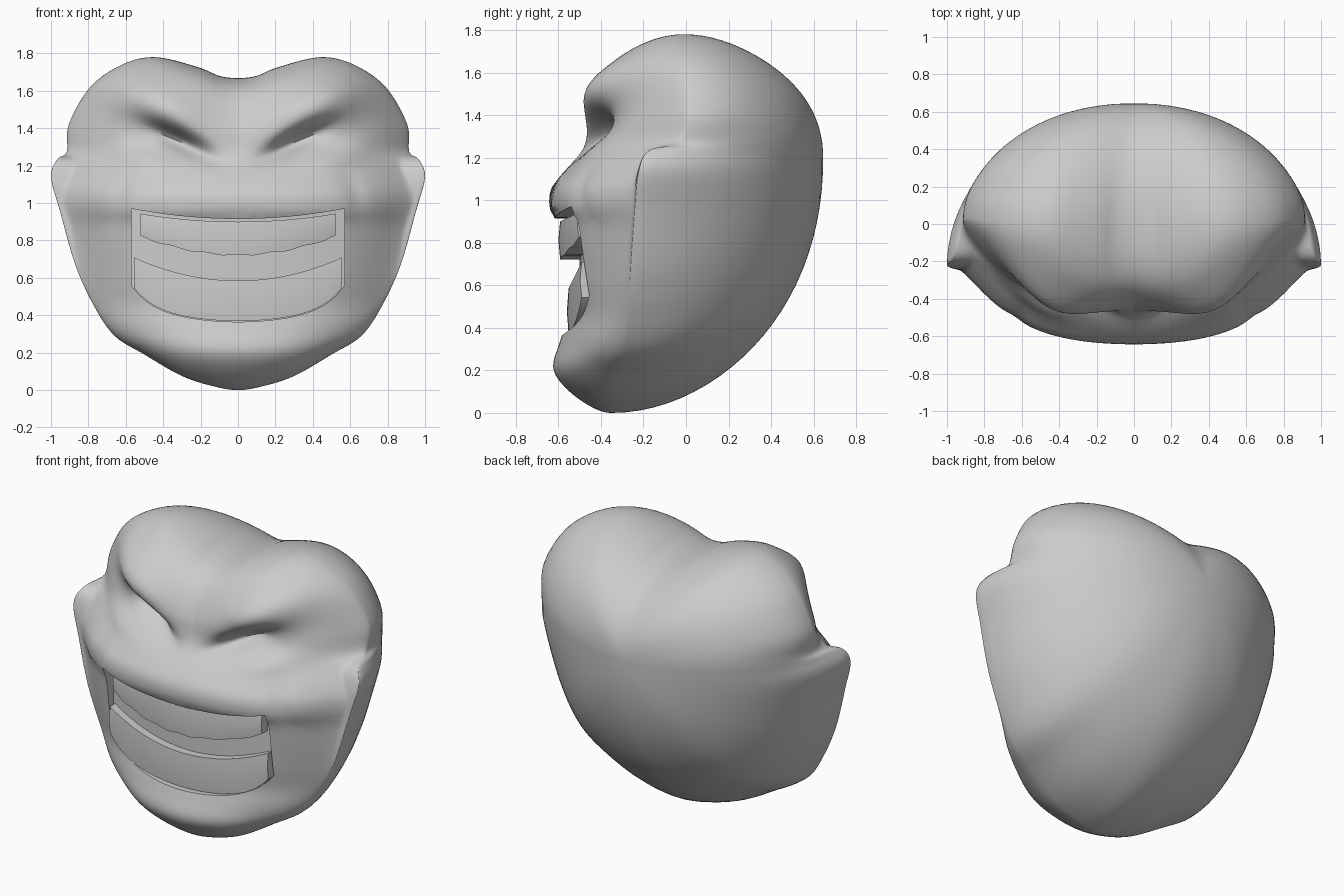
import bpy, bmesh, math

if "Cube" in bpy.data.objects:
    bpy.data.objects.remove(bpy.data.objects["Cube"])

CZ = 1.2  # height of the poles of the head shell

# half outline of the head seen from the front: x, z, rim y
HALF = [(0, 0, -.35), (.15, .025, -.35), (.31, .08, -.34), (.5, .19, -.31),
        (.66, .29, -.28), (.77, .45, -.27), (.87, .67, -.26), (.95, .95, -.24),
        (1.0, 1.14, -.22), (.965, 1.235, -.17), (.915, 1.275, -.02),
        (.905, 1.42, .03), (.79, 1.62, .02), (.62, 1.74, 0), (.44, 1.78, -.01),
        (.21, 1.725, 0), (.1, 1.68, 0), (0, 1.668, 0)]

# centre-line depth of the face: z, y
PROFILE = [(0, -.58), (.1, -.65), (.2, -.675), (.33, -.61), (.45, -.565), (.6, -.575), (.75, -.59),
           (.9, -.61), (.96, -.64), (1.05, -.635), (1.12, -.585), (1.25, -.475), (1.4, -.44),
           (1.52, -.42), (1.62, -.40), (1.8, -.35)]


def catmull(p0, p1, p2, p3, u):
    return tuple(.5 * (2 * b + (c - a) * u + (2 * a - 5 * b + 4 * c - d) * u * u
                       + (3 * b - a - 3 * c + d) * u ** 3) for a, b, c, d in zip(p0, p1, p2, p3))


def profile(z):
    pts = PROFILE
    z = min(max(z, 0), 1.799)
    i = max(k for k in range(len(pts) - 1) if pts[k][0] <= z)
    (a, ya), (b, yb) = pts[i], pts[i + 1]
    m0 = (yb - pts[max(i - 1, 0)][1]) / (b - pts[max(i - 1, 0)][0])
    j = min(i + 2, len(pts) - 1)
    m1 = (pts[j][1] - ya) / (pts[j][0] - a)
    h, u = b - a, (z - a) / (b - a)
    return ((2*u**3 - 3*u*u + 1) * ya + (u**3 - 2*u*u + u) * h * m0
            + (3*u*u - 2*u**3) * yb + (u**3 - u*u) * h * m1)


def blob(x, z, cx, cz, length, width, deg):
    a = math.radians(deg)
    u = (x - cx) * math.cos(a) + (z - cz) * math.sin(a)
    v = -(x - cx) * math.sin(a) + (z - cz) * math.cos(a)
    return math.exp(-(u / length) ** 2 - (v / width) ** 2)


def face_y(x, z):
    x = abs(x)
    y = profile(z) + .2 * x * x + .28 * x ** 4
    y -= .10 * blob(x, z, .45, 1.54, .32, .13, 27)    # brow ridge
    y += .11 * blob(x, z, .32, 1.335, .17, .05, 27)   # eye slit
    y += .04 * blob(x, z, .45, 1.34, .17, .08, 20)    # eye socket
    y -= .03 * blob(x, z, .50, 1.23, .17, .06, 8)     # lower lid
    y += .04 * blob(x, z, 0, 1.62, .18, .16, 0)       # forehead dip
    y += .015 * blob(x, z, .63, 1.04, .13, .05, 110)  # smile fold
    return y


def new_object(name, bm):
    bmesh.ops.recalc_face_normals(bm, faces=bm.faces)
    me = bpy.data.meshes.new(name)
    bm.to_mesh(me)
    bm.free()
    ob = bpy.data.objects.new(name, me)
    bpy.context.collection.objects.link(ob)
    return ob


def smooth(ob, deg):
    bpy.ops.object.select_all(action='DESELECT')
    ob.select_set(True)
    bpy.context.view_layer.objects.active = ob
    bpy.ops.object.shade_smooth_by_angle(angle=math.radians(deg))


# head shell: front and back domes sharing one rim
def build_head():
    pts = HALF + [(-x, z, y) for x, z, y in HALF[-2:0:-1]]
    n, k = len(pts), 5
    rim = [catmull(pts[i - 1], pts[i], pts[(i + 1) % n], pts[(i + 2) % n], s / k)
           for i in range(n) for s in range(k)]
    # softened rim that shapes the domes away from the edge
    soft = rim
    for w in (5, 4, 4):
        soft = [tuple(sum(soft[(i + d) % len(rim)][c] for d in range(-w, w + 1)) / (2 * w + 1)
                      for c in range(3)) for i in range(len(rim))]
    bm = bmesh.new()

    def blend(i, t, power):
        w = t ** power
        return [a + (b - a) * w for a, b in zip(soft[i], rim[i])]

    def front(i, t):
        px, pz, py = blend(i, t, 5)
        x, z = px * t, CZ + (pz - CZ) * t
        depth = min(face_y(x, z), py - .02)
        return x, py + (depth - py) * math.sqrt(1 - t ** 7), z

    def back(i, t):
        px, pz, py = blend(i, t, 7)
        return px * t, py + (.645 - py) * math.sqrt(1 - t ** 2.1), CZ + (pz - CZ) * t

    edge = [bm.verts.new((p[0], p[2], p[1])) for p in rim]
    for shape, rings in ((front, 52), (back, 24)):
        prev = edge
        for r in range(rings - 1, 0, -1):
            t = math.sin(math.pi / 2 * r / rings)
            ring = [bm.verts.new(shape(i, t)) for i in range(len(rim))]
            for i in range(len(rim)):
                j = (i + 1) % len(rim)
                bm.faces.new((prev[i], prev[j], ring[j], ring[i]))
            prev = ring
        pole = bm.verts.new(shape(0, 0))
        for i in range(len(rim)):
            bm.faces.new((prev[i], prev[(i + 1) % len(rim)], pole))
    return new_object("head", bm)


def mouth_low(x):
    return .365 + .3 * x * x + 2.8 * x ** 6


# curved band across the face, used for the teeth and the mouth opening
def band(name, half, top, bottom, front, rear, bulge=0):
    bm = bmesh.new()
    n, prev = 48, None
    for i in range(n + 1):
        x = -half + 2 * half * i / n
        t, b = top(x), bottom(x)
        sec = [bm.verts.new((x, y, z)) for y, z in
               ((front(x), t), (front(x) - bulge, (t + b) / 2), (front(x), b),
                (rear(x), b), (rear(x), t))]
        if prev:
            for a in range(5):
                c = (a + 1) % 5
                bm.faces.new((prev[a], prev[c], sec[c], sec[a]))
        else:
            bm.faces.new(sec)
        prev = sec
    bm.faces.new(prev)
    return new_object(name, bm)


# mouth opening cut into the head
head = build_head()
cutter = band("mouth_cutter", .57, lambda x: .915 + .17 * x * x, mouth_low,
              lambda x: -1, lambda x: -.50 + .2 * x * x, .05)
mod = head.modifiers.new("mouth", 'BOOLEAN')
mod.object, mod.operation, mod.solver = cutter, 'DIFFERENCE', 'EXACT'
bpy.context.view_layer.objects.active = head
bpy.ops.object.modifier_apply(modifier=mod.name)
bpy.data.objects.remove(cutter)
smooth(head, 50)

# teeth
upper = band("upper_teeth", .52, lambda x: .90 + .16 * x * x,
             lambda x: .722 + .37 * x * x + .004 * math.cos(x * 36),
             lambda x: -.592 + .33 * x * x, lambda x: -.48 + .2 * x * x, .008)
lower = band("lower_teeth", .555, lambda x: .585 + .4 * x * x, lambda x: mouth_low(x) + .004,
             lambda x: -.552 + .2 * x * x, lambda x: -.48 + .2 * x * x, .008)
smooth(upper, 35)
smooth(lower, 35)
